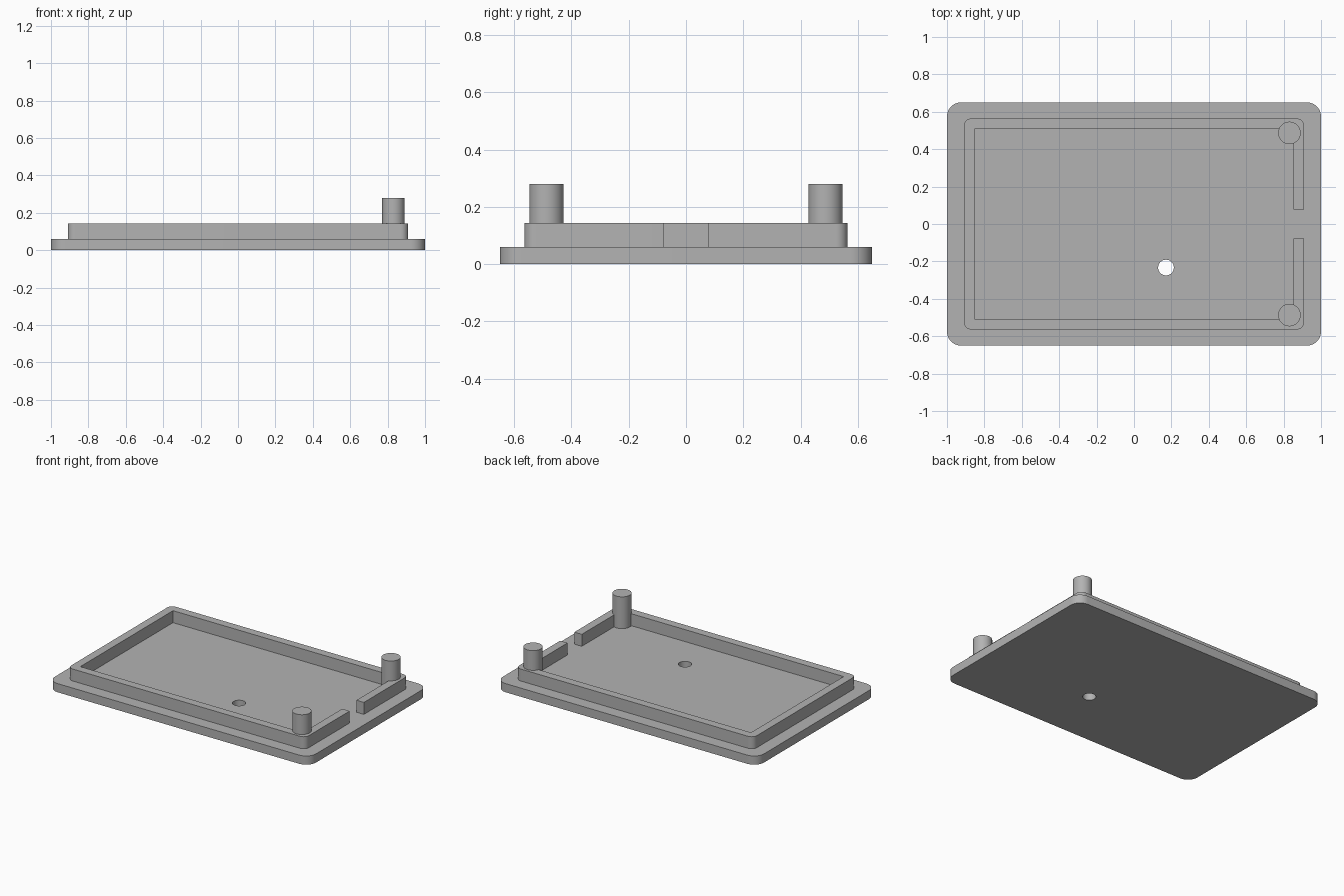
import bpy
import bmesh
from math import cos, sin, pi

if "Cube" in bpy.data.objects:
    bpy.data.objects.remove(bpy.data.objects["Cube"])

# Single grey plastic
GREY = (0.45, 0.45, 0.45, 1)
plastic = bpy.data.materials.new("grey_plastic")
plastic.use_nodes = True
plastic.diffuse_color = GREY
plastic.node_tree.nodes["Principled BSDF"].inputs["Base Color"].default_value = GREY


def arc(cx, cy, r, start, sweep, steps):
    """Points along a circular arc."""
    return [(cx + r * cos(start + sweep * i / steps),
             cy + r * sin(start + sweep * i / steps)) for i in range(steps + 1)]


def rounded_rect(hx, hy, r):
    """Counter-clockwise rounded rectangle, starting at the +x +y corner."""
    pts = []
    for k, (sx, sy) in enumerate([(1, 1), (-1, 1), (-1, -1), (1, -1)]):
        pts += arc(sx * (hx - r), sy * (hy - r), r, k * pi / 2, pi / 2, 10)
    return pts


def prism(name, outline, z0, z1):
    """Extrude a flat outline between two heights."""
    bm = bmesh.new()
    face = bm.faces.new([bm.verts.new((x, y, z0)) for x, y in outline])
    top = bmesh.ops.extrude_face_region(bm, geom=[face])["geom"]
    bmesh.ops.translate(bm, vec=(0, 0, z1 - z0),
                        verts=[v for v in top if isinstance(v, bmesh.types.BMVert)])
    bmesh.ops.recalc_face_normals(bm, faces=bm.faces)
    mesh = bpy.data.meshes.new(name)
    bm.to_mesh(mesh)
    bm.free()
    mesh.materials.append(plastic)
    obj = bpy.data.objects.new(name, mesh)
    bpy.context.collection.objects.link(obj)
    return obj


def smooth(obj):
    bpy.ops.object.select_all(action="DESELECT")
    obj.select_set(True)
    bpy.context.view_layer.objects.active = obj
    bpy.ops.object.shade_smooth_by_angle()


def circle(cx, cy, r):
    return arc(cx, cy, r, 0, 2 * pi, 48)[:-1]


BASE_TOP, RIM_TOP, POST_TOP = 0.06, 0.143, 0.28
GAP = 0.078

# Base plate with a round through hole
base = prism("base_plate", rounded_rect(1, 0.65, 0.075), 0, BASE_TOP)
cutter = prism("hole_cutter", circle(0.171, -0.233, 0.042), -0.1, 0.2)
cutter.hide_render = True
cut = base.modifiers.new("hole", "BOOLEAN")
cut.operation = "DIFFERENCE"
cut.solver = "EXACT"
cut.object = cutter
bpy.context.view_layer.objects.active = base
bpy.ops.object.modifier_apply(modifier=cut.name)
bpy.data.objects.remove(cutter)

# Raised rim, open at the middle of the +x side
OX, OY, IX, IY = 0.91, 0.564, 0.853, 0.507
outer = [(OX, GAP)] + rounded_rect(OX, OY, 0.04) + [(OX, -GAP)]
inner = [(IX, -GAP), (IX, -IY), (-IX, -IY), (-IX, IY), (IX, IY), (IX, GAP)]
rim = prism("rim", outer + inner, BASE_TOP, RIM_TOP)

# Two posts at the corners beside the gap
posts = [prism(f"{side}_post", circle(0.831, y, 0.06), BASE_TOP, POST_TOP)
         for side, y in (("front", -0.487), ("back", 0.487))]

for part in [base, rim] + posts:
    smooth(part)
